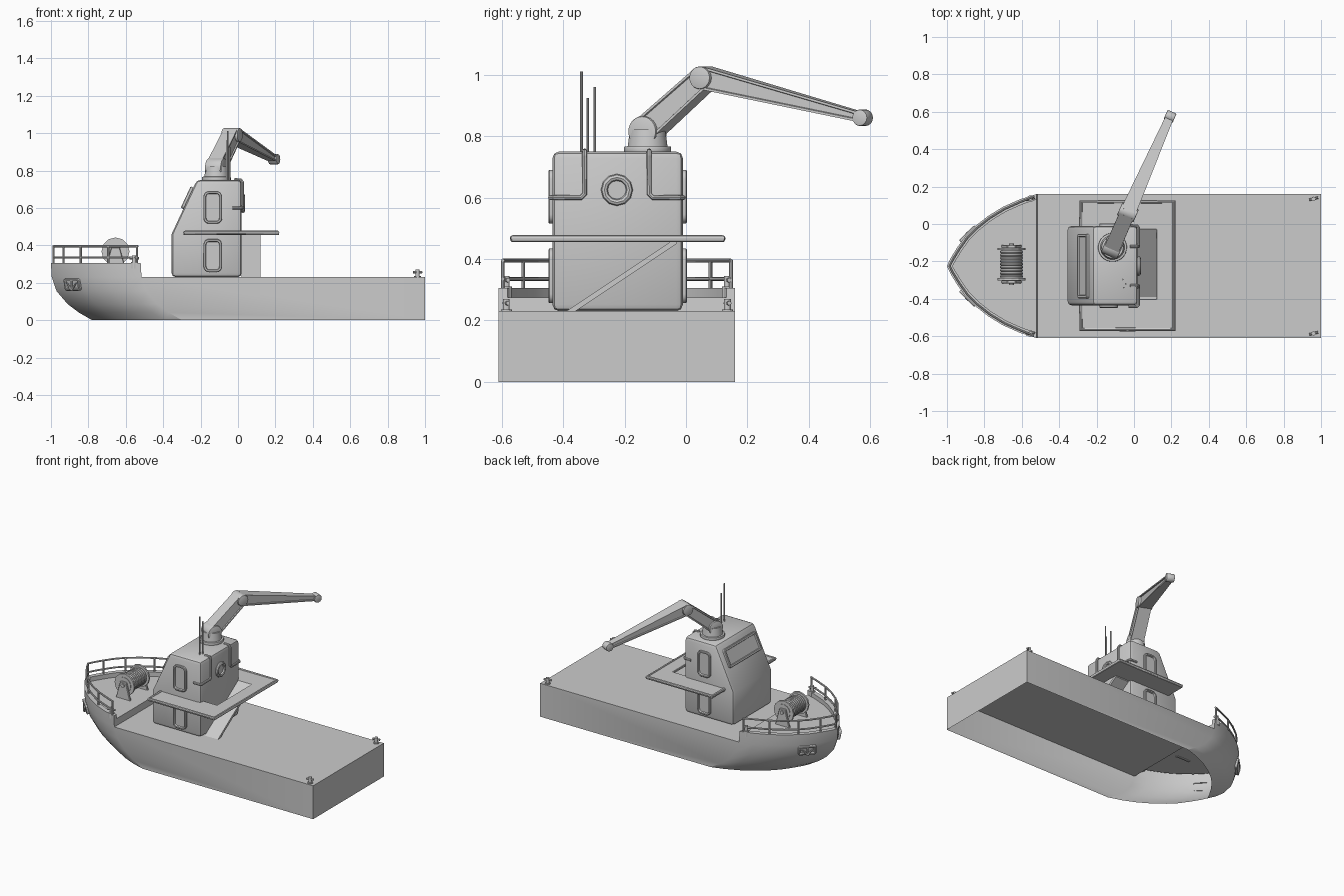
import bpy, bmesh, math
from mathutils import Vector as V, Matrix

if "Cube" in bpy.data.objects:
    bpy.data.objects.remove(bpy.data.objects["Cube"])

YC = -0.225  # hull centreline


def make(name, bm, mat=None, bevel=0, seg=2):
    if mat:
        bm.transform(mat)
    me = bpy.data.meshes.new(name)
    bm.to_mesh(me)
    bm.free()
    ob = bpy.data.objects.new(name, me)
    bpy.context.collection.objects.link(ob)
    if bevel:
        m = ob.modifiers.new("bevel", 'BEVEL')
        m.width, m.segments, m.limit_method = bevel, seg, 'ANGLE'
    return ob


def extrude_poly(name, pts, vec, bevel=0, seg=2, mat=None):
    bm = bmesh.new()
    f = bm.faces.new([bm.verts.new(p) for p in pts])
    r = bmesh.ops.extrude_face_region(bm, geom=[f], use_keep_orig=True)
    bmesh.ops.translate(bm, vec=vec, verts=[v for v in r['geom'] if isinstance(v, bmesh.types.BMVert)])
    bmesh.ops.recalc_face_normals(bm, faces=bm.faces)
    return make(name, bm, mat, bevel, seg)


def cyl(name, p, q, r, seg=16, r2=None, mat=None, bevel=0):
    p, q = V(p), V(q)
    d = q - p
    bm = bmesh.new()
    bmesh.ops.create_cone(bm, cap_ends=True, segments=seg, radius1=r, radius2=r if r2 is None else r2, depth=d.length)
    bm.transform(Matrix.Translation((p + q) / 2) @ d.to_track_quat('Z', 'Y').to_matrix().to_4x4())
    return make(name, bm, mat, bevel)


def tube(name, pts, r):
    cu = bpy.data.curves.new(name, 'CURVE')
    cu.dimensions, cu.bevel_depth, cu.bevel_resolution, cu.use_fill_caps = '3D', r, 2, True
    sp = cu.splines.new('POLY')
    sp.points.add(len(pts) - 1)
    for a, p in zip(sp.points, pts):
        a.co = (*p, 1)
    ob = bpy.data.objects.new(name, cu)
    bpy.context.collection.objects.link(ob)


def torus(name, c, R, r, mat, n=24, m=8):
    bm = bmesh.new()
    g = [[bm.verts.new(((R + r * math.cos(b)) * math.cos(a), (R + r * math.cos(b)) * math.sin(a), r * math.sin(b)))
          for b in [2 * math.pi * j / m for j in range(m)]] for a in [2 * math.pi * i / n for i in range(n)]]
    for i in range(n):
        for j in range(m):
            k, l = (i + 1) % n, (j + 1) % m
            bm.faces.new((g[i][j], g[k][j], g[k][l], g[i][l]))
    make(name, bm, Matrix.Translation(c) @ mat)


def panel(name, c, n, w, h, rad, depth, frame, dip):
    # rounded frame with recessed centre, lying on a surface with normal n
    n = V(n).normalized()
    side = V((0, 0, 1)).cross(n).normalized()
    up = n.cross(side)
    mat = Matrix.Translation(c) @ Matrix((side, up, n)).transposed().to_4x4()
    bm = bmesh.new()
    vs = []
    for k, (sx, sy) in enumerate([(1, 1), (-1, 1), (-1, -1), (1, -1)]):
        for i in range(5):
            a = math.pi / 2 * (k + i / 4)
            vs.append(bm.verts.new((sx * (w / 2 - rad) + rad * math.cos(a), sy * (h / 2 - rad) + rad * math.sin(a), -0.01)))
    f = bm.faces.new(vs)
    f = bmesh.ops.extrude_discrete_faces(bm, faces=[f])['faces'][0]
    bmesh.ops.translate(bm, vec=(0, 0, depth + 0.01), verts=f.verts)
    bmesh.ops.inset_region(bm, faces=[f], thickness=0.004, depth=0.003)
    bmesh.ops.inset_region(bm, faces=[f], thickness=frame, depth=0)
    bmesh.ops.inset_region(bm, faces=[f], thickness=0.003, depth=-dip)
    return make(name, bm, mat)


# bow outline: one half, mirrored about the centreline
half = [(-.52, .385), (-.61, .357), (-.7, .317), (-.78, .268), (-.85, .213), (-.9, .163), (-.945, .1), (-.98, .043)]
bow = [(x, YC - h) for x, h in half] + [(-1, YC)] + [(x, YC + h) for x, h in reversed(half)]


def inset(d):
    out = []
    for i, p in enumerate(bow):
        a, b = V(bow[max(i - 1, 0)]), V(bow[min(i + 1, len(bow) - 1)])
        t = (b - a).normalized()
        out.append((p[0] + t.y * d if 0 < i < len(bow) - 1 else p[0], p[1] - t.x * d))
    return out


# hull shell, open underneath
bm = bmesh.new()
rings = []
for z, s in [(0, .22), (.04, .15), (.085, .09), (.155, .03), (.23, .004), (.305, 0)]:
    rings.append([bm.verts.new((x + s, y, z)) for x, y in bow])
for a, b in zip(rings, rings[1:]):
    for i in range(len(bow) - 1):
        bm.faces.new((a[i + 1], a[i], b[i], b[i + 1]))
stern = [[bm.verts.new((1, YC + s * .385, z)) for z in (0, .23)] for s in (-1, 1)]
for k, e in ((0, 0), (1, -1)):
    bm.faces.new([r[e] for r in rings[:5]] + [stern[k][1], stern[k][0]])
bm.faces.new((stern[0][0], stern[1][0], stern[1][1], stern[0][1]))
bm.faces.new((rings[4][0], stern[0][1], stern[1][1], rings[4][-1]))
inner = [[bm.verts.new((x, y, z)) for x, y in inset(.03)] for z in (.305, .275)]
for a, b in ((rings[5], inner[0]), (inner[0], inner[1])):
    for i in range(len(bow) - 1):
        bm.faces.new((a[i], b[i], b[i + 1], a[i + 1]))
bm.faces.new(inner[1])
bm.faces.new((rings[4][0], rings[4][-1], rings[5][-1], inner[0][-1], inner[1][-1], inner[1][0], inner[0][0], rings[5][0]))
bmesh.ops.recalc_face_normals(bm, faces=bm.faces)
make("hull", bm)

# bow railing
rail = inset(.014)
for z in (.335, .395):
    tube("bow_rail", [(min(x, -.535), y, z) for x, y in rail], .006)
for i in (0, 2, 4, 6, 8, 10, 12, 14, 16):
    x, y = rail[i]
    cyl("rail_post", (min(x, -.54), y, .3), (min(x, -.54), y, .397), .006, 8)

# mooring bollards
for bx, bz in ((.96, .23), (-.555, .305)):
    for s in (-1, 1):
        y = YC + s * .36
        cyl("bollard_base", (bx, y, bz - .03), (bx, y, bz + .006), .018, 12)
        cyl("bollard_stem", (bx, y, bz), (bx, y, bz + .04), .011, 12)
        cyl("bollard_bar", (bx - .024, y - .006, bz + .026), (bx + .024, y + .006, bz + .026), .007, 10)

# anchors in hull pockets
for s in (-1, 1):
    n = V((-.69, s * .69, -.2)).normalized()
    c = V((-.885, YC + s * .168, .19))
    panel("anchor_pocket", c, n, .115, .065, .012, .006, .007, .01)
    t = V((.707, s * .707, 0))
    o = c + n * .008
    cyl("anchor_shank", o + V((0, 0, .025)), o + V((0, 0, -.028)), .006, 8)
    for d in (-1, 1):
        cyl("anchor_fluke", o + V((0, 0, -.028)), o + t * d * .036 + V((0, 0, .012)), .009, 8, .003)

# winch on the bow deck
wx, wy, wz = -.655, -.215, .367
AX = Matrix.Rotation(math.pi / 2, 4, 'X')
cyl("winch_drum", (wx, wy - .09, wz), (wx, wy + .09, wz), .05, 20)
for i in range(9):
    torus("rope_coil", (wx, wy - .066 + i * .0165, wz), .052, .0095, AX)
for s in (-1, 1):
    cyl("winch_flange", (wx, wy + s * .075, wz), (wx, wy + s * .087, wz), .075, 12)
    extrude_poly("winch_stand", [(wx + a, wy + s * .087, z) for a, z in
                 ((-.055, .27), (.055, .27), (.022, .39), (-.022, .39))], (0, s * .016, 0), .003, 1)
    cyl("winch_axle", (wx, wy + s * .08, wz), (wx, wy + s * .11, wz), .013, 12)

# wheelhouse tower
tower = [(-.355, .23), (-.355, .46), (-.22, .75), (.02, .75), (.02, .23)]
extrude_poly("wheelhouse", [(x, -.435, z) for x, z in tower], (0, .425, 0), .022, 2)
for s, y in ((-1, -.435), (1, -.01)):
    panel("upper_door", (-.135, y, .603), (0, s, 0), .1, .175, .03, .01, .008, .01)
    panel("lower_door", (-.135, y, .345), (0, s, 0), .1, .178, .03, .01, .008, .01)
panel("front_window", (-.266, YC, .652), (-.906, 0, .422), .345, .125, .015, .012, .01, .008)

# rear porthole and pipes
torus("porthole_rim", (.026, YC, .625), .041, .011, Matrix.Rotation(math.pi / 2, 4, 'Y'), 12, 8)
cyl("porthole_glass", (.01, YC, .625), (.025, YC, .625), .036, 16)
for s in (-1, 1):
    tube("vent_pipe", [(-.02, YC + s * .105, .752), (.015, YC + s * .105, .75), (.025, YC + s * .105, .735),
                       (.025, YC + s * .105, .612), (.025, YC + s * .117, .6), (.025, YC + s * .205, .6),
                       (.015, YC + s * .216, .6), (-.03, YC + s * .216, .6)], .008)

# side walkway platform with stair opening
U = [(-.29, -.57), (.22, -.57), (.22, .125), (-.29, .125), (-.29, -.03), (.12, -.03), (.12, -.4), (-.29, -.4)]
extrude_poly("walkway", [(x, y, .455) for x, y in U], (0, 0, .017), .003, 1)
for y0, y1 in ((-.57, -.42), (.125, -.02)):
    tube("walkway_edge", [(-.283, y1, .467), (-.283, y0 + (.007 if y0 < 0 else -.007), .467), (-.03, y0 + (.007 if y0 < 0 else -.007), .467)], .011)
tube("walkway_edge", [(-.04, -.563, .467), (.213, -.563, .467), (.213, .118, .467), (-.04, .118, .467)], .011)
extrude_poly("stair_ramp", [(.02, y, z) for y, z in ((-.39, .23), (-.36, .23), (-.03, .45), (-.03, .47))], (.1, 0, 0))

# antennas
for x, y, z in ((-.055, -.34, 1.01), (-.045, -.32, .925), (-.06, -.297, .96)):
    cyl("antenna", (x, y, .745), (x, y, z), .0045, 8)

# crane, built along local x then turned outboard
CM = Matrix.Translation((-.115, -.125, 0)) @ Matrix.Rotation(math.atan2(.705, .31), 4, 'Z')


def boom(name, a, b, ha, hb, wa, wb):
    # tapered beam with recessed side panels
    a, b = V((a[0], 0, a[1])), V((b[0], 0, b[1]))
    d = (b - a).normalized()
    nrm = V((-d.z, 0, d.x))
    bm = bmesh.new()
    A, B = [[bm.verts.new(p + nrm * h * i + V((0, w * j, 0))) for i, j in ((1, 1), (1, -1), (-1, -1), (-1, 1))]
            for p, h, w in ((a, ha, wa), (b, hb, wb))]
    fs = [bm.faces.new((A[i], A[(i + 1) % 4], B[(i + 1) % 4], B[i])) for i in range(4)]
    bm.faces.new(A)
    bm.faces.new(B)
    bmesh.ops.recalc_face_normals(bm, faces=bm.faces)
    sides = [fs[1], fs[3]]
    bmesh.ops.inset_individual(bm, faces=sides, thickness=.011)
    bmesh.ops.inset_individual(bm, faces=sides, thickness=.003, depth=-.007)
    make(name, bm, CM)


cyl("crane_flange", (0, 0, .745), (0, 0, .767), .077, 24, mat=CM, bevel=.004)
cyl("crane_pedestal", (0, 0, .76), (0, 0, .822), .066, 24, .058, mat=CM)
cyl("crane_shoulder", (0, -.047, .815), (0, .047, .815), .05, 24, mat=CM, bevel=.005)
boom("lower_boom", (0, .82), (.205, .99), .041, .037, .042, .04)
cyl("crane_elbow", (.205, -.048, .99), (.205, .048, .99), .037, 20, mat=CM, bevel=.004)
boom("upper_boom", (.205, .99), (.755, .863), .037, .016, .042, .022)
cyl("boom_tip", (.765, -.026, .86), (.765, .026, .86), .027, 16, mat=CM, bevel=.004)

# finish: curves to meshes, smooth shading with sharp edges kept
bpy.ops.object.select_all(action='SELECT')
bpy.context.view_layer.objects.active = bpy.data.objects["hull"]
bpy.ops.object.convert(target='MESH')
bpy.ops.object.select_all(action='SELECT')
bpy.ops.object.shade_smooth_by_angle(angle=math.radians(28))
